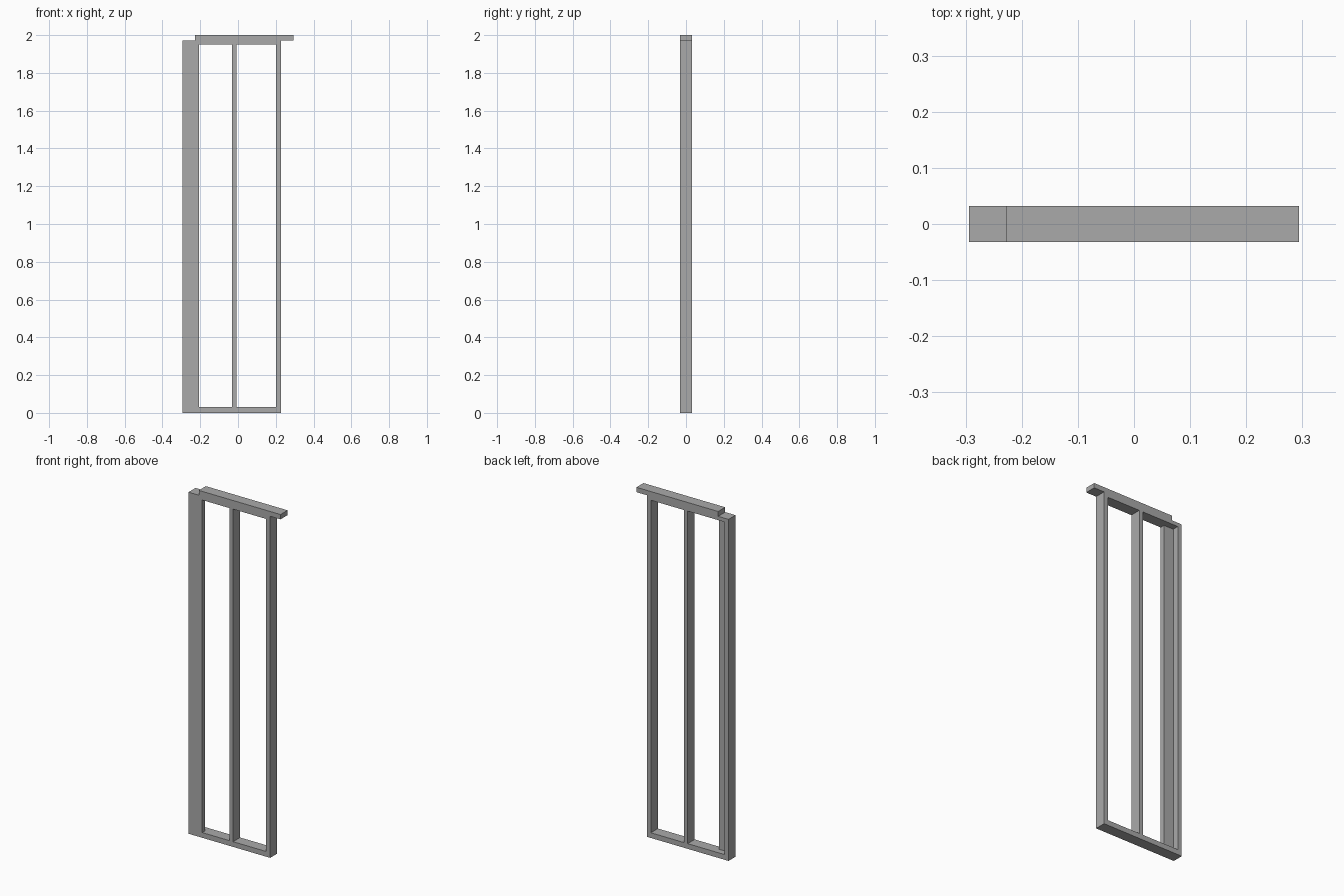
import bpy, bmesh

if "Cube" in bpy.data.objects:
    bpy.data.objects.remove(bpy.data.objects["Cube"], do_unlink=True)

grey = bpy.data.materials.new("plain_grey")
grey.use_nodes = True
colour = (0.4, 0.4, 0.4, 1)
grey.diffuse_color = colour
grey.node_tree.nodes["Principled BSDF"].inputs["Base Color"].default_value = colour

HALF = 0.032  # half the frame depth


def prism(name, outline, front, back):
    """Extrude an x/z outline from front to back."""
    bm = bmesh.new()
    face = bm.faces.new([bm.verts.new((x, front, z)) for x, z in outline])
    side = bmesh.ops.extrude_face_region(bm, geom=[face])["geom"]
    moved = [v for v in side if isinstance(v, bmesh.types.BMVert)]
    bmesh.ops.translate(bm, vec=(0, back - front, 0), verts=moved)
    bmesh.ops.recalc_face_normals(bm, faces=bm.faces)
    mesh = bpy.data.meshes.new(name)
    bm.to_mesh(mesh)
    bm.free()
    mesh.materials.append(grey)
    obj = bpy.data.objects.new(name, mesh)
    bpy.context.collection.objects.link(obj)
    return obj


def cut(target, name, left, right, front, back):
    """Cut a tall rectangular opening between the bottom and top rails."""
    low, high = 0.03, 1.95
    cutter = prism(name, [(left, low), (right, low), (right, high), (left, high)], front, back)
    cutter.hide_render = True
    mod = target.modifiers.new(name, "BOOLEAN")
    mod.operation, mod.solver, mod.object = "DIFFERENCE", "EXACT", cutter
    bpy.context.view_layer.objects.active = target
    bpy.ops.object.modifier_apply(modifier=name)
    bpy.data.objects.remove(cutter, do_unlink=True)


# Frame outline with the head rail shifted sideways
shoulder = 1.972
frame = prism("door_frame", [
    (-0.294, 0), (0.228, 0), (0.228, shoulder), (0.294, shoulder),
    (0.294, 2), (-0.228, 2), (-0.228, shoulder), (-0.294, shoulder)], -HALF, HALF)

# Two tall openings either side of the mullion
cut(frame, "right_opening", -0.206, -0.033, -0.1, 0.1)
cut(frame, "left_opening", -0.009, 0.202, -0.1, 0.1)

# Rear recess behind the wide front stile
cut(frame, "rear_recess", -0.268, -0.033, -0.005, 0.1)
